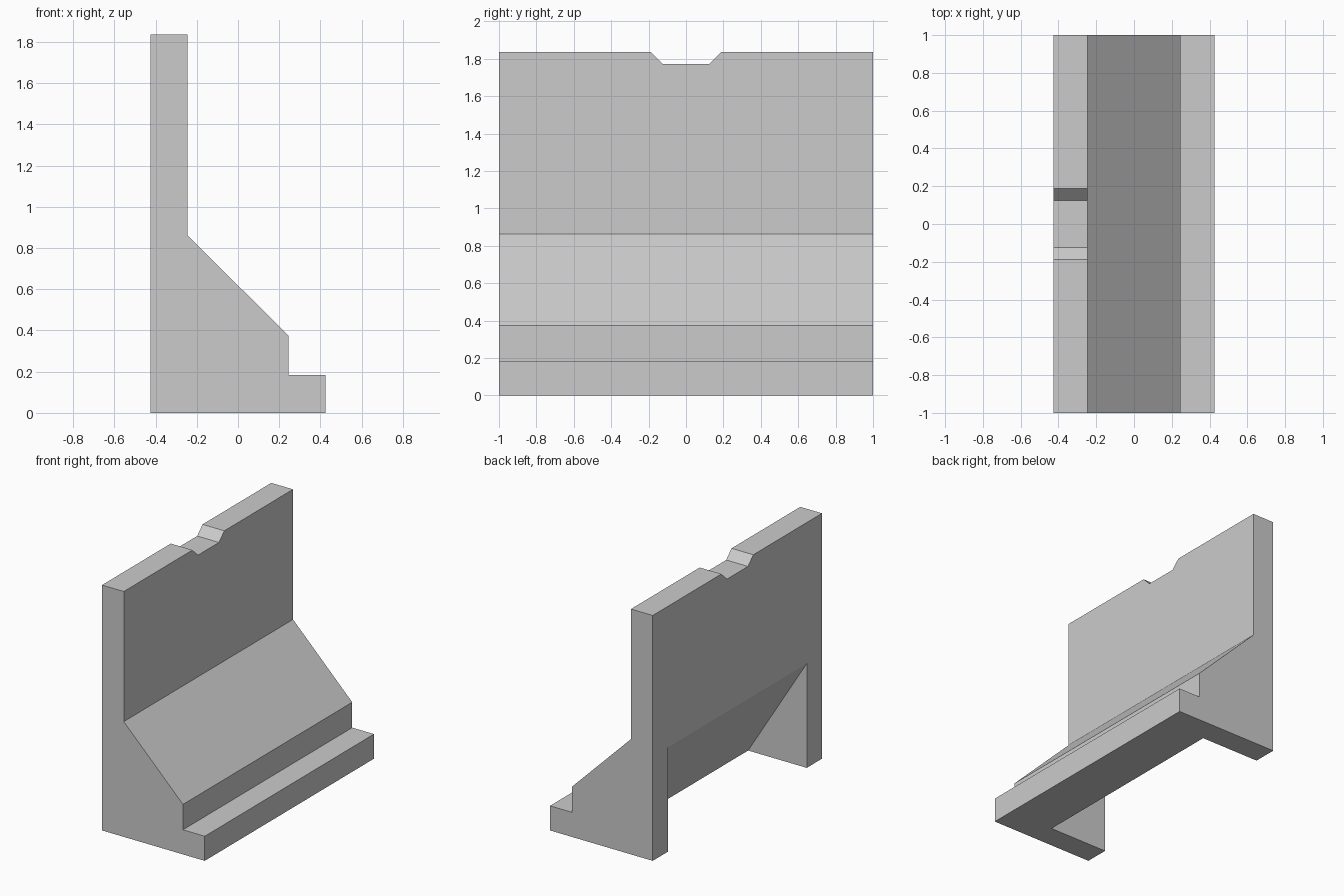
import bpy
import bmesh
from mathutils import Vector

cube = bpy.data.objects.get("Cube")
if cube:
    bpy.data.objects.remove(cube, do_unlink=True)

HALF_W, HALF_L, HEIGHT, WALL = 0.425, 1.0, 1.835, 0.18

# One plain grey for the whole casting
grey = bpy.data.materials.new("light_grey")
grey.use_nodes = True
grey.diffuse_color = (0.6, 0.6, 0.6, 1)
grey.node_tree.nodes["Principled BSDF"].inputs["Base Color"].default_value = (0.6, 0.6, 0.6, 1)


def prism(name, points, offset):
    """Extrude a closed outline of 3D points along offset."""
    bm = bmesh.new()
    face = bm.faces.new([bm.verts.new(p) for p in points])
    new = bmesh.ops.extrude_face_region(bm, geom=[face])["geom"]
    verts = [g for g in new if isinstance(g, bmesh.types.BMVert)]
    bmesh.ops.translate(bm, verts=verts, vec=Vector(offset))
    bmesh.ops.recalc_face_normals(bm, faces=bm.faces)
    mesh = bpy.data.meshes.new(name)
    bm.to_mesh(mesh)
    bm.free()
    mesh.materials.append(grey)
    obj = bpy.data.objects.new(name, mesh)
    bpy.context.collection.objects.link(obj)
    return obj


def cut(target, cutter):
    """Subtract the cutter, bake the result and drop the cutter."""
    cutter.hide_render = True
    mod = target.modifiers.new(cutter.name, "BOOLEAN")
    mod.operation, mod.solver, mod.object = "DIFFERENCE", "EXACT", cutter
    bpy.context.view_layer.objects.active = target
    bpy.ops.object.modifier_apply(modifier=mod.name)
    bpy.data.objects.remove(cutter, do_unlink=True)


# Upright wall with sloped buttress and stepped toe
outline = [(-HALF_W, 0), (HALF_W, 0), (HALF_W, 0.184), (0.245, 0.184),
           (0.245, 0.374), (-0.245, 0.862), (-0.245, HEIGHT), (-HALF_W, HEIGHT)]
block = prism("wall_block", [(x, -HALF_L, z) for x, z in outline], (0, 2 * HALF_L, 0))

# Sloped hollow behind the buttress, open below and at the back;
# the slope line is carried past both openings for a clean cut
slope = 0.78 / (0.06 + HALF_W)
low, far = 0.06 + 0.1 / slope, -HALF_W - 0.1
hollow = [(low, -0.1), (far, -0.1), (far, 0.78 + 0.1 * slope)]
inner = HALF_L - WALL
cut(block, prism("hollow_cutter", [(x, -inner, z) for x, z in hollow], (0, 2 * inner, 0)))

# Chamfered notch in the top edge
notch = [(-0.125, 1.772), (0.125, 1.772), (0.288, HEIGHT + 0.1), (-0.288, HEIGHT + 0.1)]
cut(block, prism("notch_cutter", [(-0.6, y, z) for y, z in notch], (0.5, 0, 0)))
